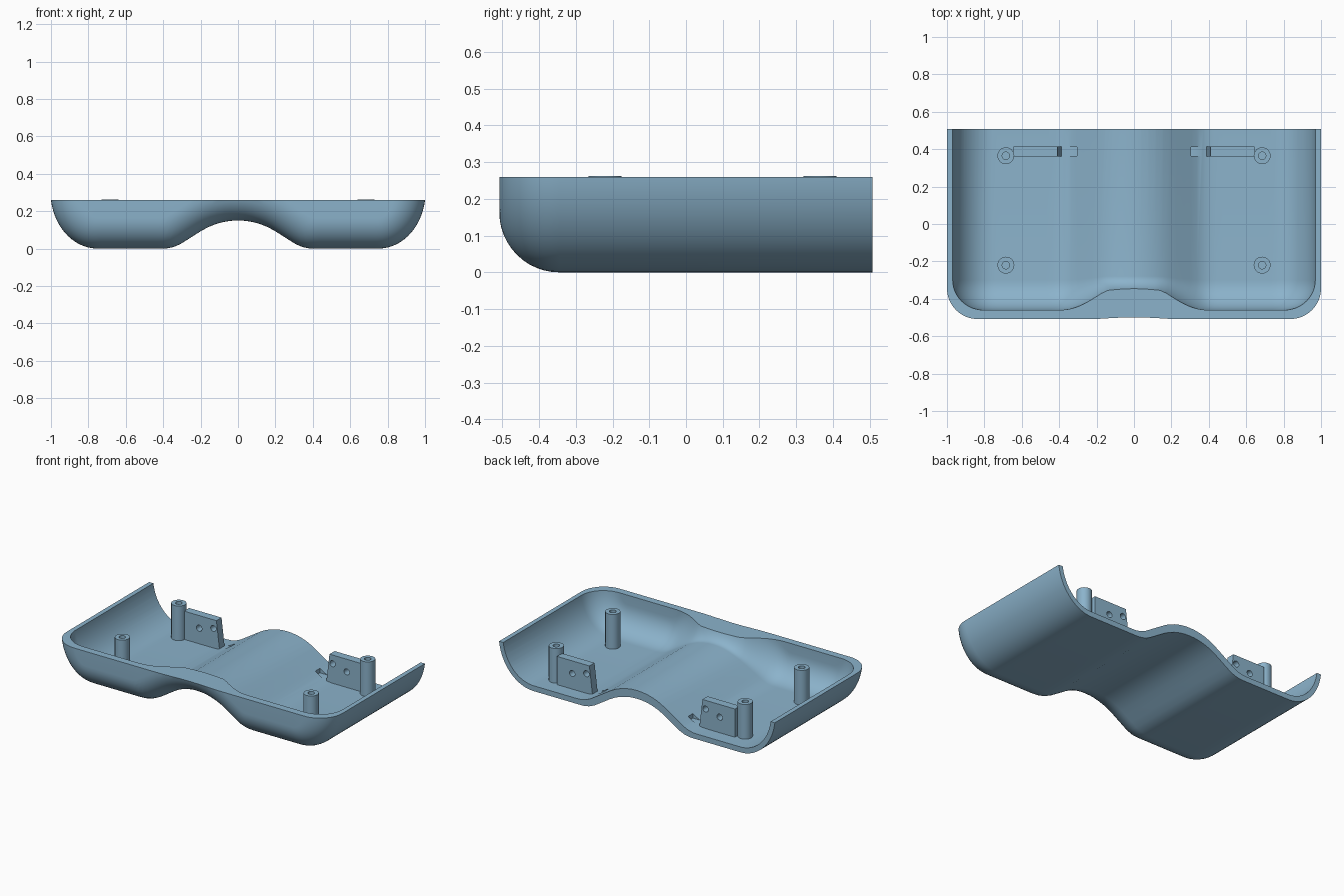
import bpy, bmesh, math
from mathutils import Matrix

if "Cube" in bpy.data.objects:
    bpy.data.objects.remove(bpy.data.objects["Cube"])

TOP = 0.26
SLOPE = math.radians(32.4)
mat = bpy.data.materials.new("blue_grey_plastic")
mat.diffuse_color = (0.26, 0.45, 0.60, 1)
mat.use_nodes = True
mat.node_tree.nodes["Principled BSDF"].inputs["Base Color"].default_value = mat.diffuse_color


def make_profile(floor, b, c, rx):
    """Flat feet, central hump (arc to 0.2, slope to b, arc to c), rounded sides."""
    r1, r2 = 0.2 / math.sin(SLOPE), (c - b) / math.sin(SLOPE)
    z_b = floor + r2 * (1 - math.cos(SLOPE))
    z_a = z_b + (b - 0.2) * math.tan(SLOPE)
    rz = 0.30 - floor

    def profile(x):
        x = abs(x)
        if x < 0.2:
            return z_a + math.sqrt(r1 * r1 - x * x) - r1 * math.cos(SLOPE)
        if x < b:
            return z_b + (b - x) * math.tan(SLOPE)
        if x < c:
            return floor + r2 - math.sqrt(r2 * r2 - (c - x) ** 2)
        if x < 0.75:
            return floor
        if x > 0.75 + rx:
            return 1.0
        return 0.30 - rz * math.sqrt(max(0, 1 - ((x - 0.75) / rx) ** 2))
    return profile


def offset(profile, x, d):
    """Profile height after moving it inward by d."""
    if d < 1e-6:
        return profile(x)
    angles = [math.pi * (k / 80 - 0.5) for k in range(81)]
    return max(profile(x + d * math.sin(a)) + d * math.cos(a) for a in angles)


def half_width(profile, d):
    lo, hi = 0.6, 1.0
    for _ in range(22):
        mid = (lo + hi) / 2
        if offset(profile, mid, d) < TOP:
            lo = mid
        else:
            hi = mid
    return lo


def new_object(name, bm):
    bmesh.ops.recalc_face_normals(bm, faces=bm.faces)
    me = bpy.data.meshes.new(name)
    bm.to_mesh(me)
    bm.free()
    ob = bpy.data.objects.new(name, me)
    me.materials.append(mat)
    bpy.context.collection.objects.link(ob)
    return ob


def loft(name, profile, y_back, y_fillet, reach, lid):
    """Solid above the profile with a rounded front end."""
    n = 80
    sections = [(0, None)] + [(math.pi / 2 * k / 12, k) for k in range(13)]
    bm = bmesh.new()
    low, high = [], []
    for a, k in sections:
        d = 0.163 * (1 - math.cos(a))
        w = half_width(profile, d)
        lo, hi = [], []
        for i in range(n + 1):
            x = w * math.sin(math.pi / 2 * (2 * i / n - 1))
            z = TOP if i in (0, n) else offset(profile, x, d)
            y = y_back if k is None else y_fillet(x) - reach(x) * math.sin(a)
            lo.append(bm.verts.new((x, y, z)))
            hi.append(bm.verts.new((x, y, lid)))
        low.append(lo)
        high.append(hi)
    for j in range(len(sections) - 1):
        for g in (low, high):
            for i in range(n):
                bm.faces.new((g[j][i], g[j][i + 1], g[j + 1][i + 1], g[j + 1][i]))
        for i in (0, n):
            bm.faces.new((low[j][i], low[j + 1][i], high[j + 1][i], high[j][i]))
    for j in (0, len(sections) - 1):
        for i in range(n):
            bm.faces.new((low[j][i], low[j][i + 1], high[j][i + 1], high[j][i]))
    return new_object(name, bm)


def box(name, x0, x1, y0, y1, z0, z1):
    bm = bmesh.new()
    bmesh.ops.create_cube(bm, size=1)
    for v in bm.verts:
        v.co = ((x0 + x1) / 2 + v.co.x * (x1 - x0),
                (y0 + y1) / 2 + v.co.y * (y1 - y0),
                (z0 + z1) / 2 + v.co.z * (z1 - z0))
    return new_object(name, bm)


def rod(name, r, length, centre, along_y=False, sides=32):
    bm = bmesh.new()
    m = Matrix.Translation(centre)
    if along_y:
        m = m @ Matrix.Rotation(math.pi / 2, 4, 'X')
    bmesh.ops.create_cone(bm, cap_ends=True, segments=sides, radius1=r,
                          radius2=r, depth=length, matrix=m)
    return new_object(name, bm)


def boolean(ob, cutter, op='DIFFERENCE'):
    mod = ob.modifiers.new("cut", 'BOOLEAN')
    mod.operation, mod.object, mod.solver = op, cutter, 'EXACT'
    dg = bpy.context.evaluated_depsgraph_get()
    me = bpy.data.meshes.new_from_object(ob.evaluated_get(dg))
    ob.modifiers.clear()
    ob.data = me
    bpy.data.objects.remove(cutter)


def smooth(ob):
    bpy.ops.object.select_all(action='DESELECT')
    ob.select_set(True)
    bpy.context.view_layer.objects.active = ob
    bpy.ops.object.shade_smooth_by_angle(angle=math.radians(30))


def mid(x, centre, outer):
    """Blend from a value at the hump to one over the feet."""
    t = min(1, max(0, (abs(x) - 0.15) / 0.25))
    return centre + (outer - centre) * math.sin(t * math.pi / 2)


# Shell: outer body minus the inner cavity (thicker at the hump), trimmed at the rim
outside = make_profile(0.0, 0.30, 0.40, 0.252)
inside = make_profile(0.035, 0.33, 0.43, 0.222)
shell = loft("shell", outside, 0.508, lambda x: -0.345, lambda x: 0.163, 0.6)
cavity = loft("cavity", inside, 0.7, lambda x: mid(x, -0.28, -0.30),
              lambda x: mid(x, 0.088, 0.16), 0.7)
boolean(shell, cavity)
boolean(shell, box("trim", -2, 2, -2, 2, TOP, 2))

for side, word in ((-1, "left"), (1, "right")):
    # Clearance pocket in the hump beside each bracket
    xs = sorted((side * 0.305, side * 0.40))
    boolean(shell, box("pocket", *xs, 0.364, 0.413, 0.05, 0.3))

    # Screw posts with blind holes
    for y, place in ((0.365, "back"), (-0.22, "front")):
        post = rod(f"{word}_{place}_post", 0.045, 0.247, (side * 0.685, y, 0.1385))
        boolean(post, rod("bore", 0.02, 0.36, (side * 0.685, y, 0.23)))
        smooth(post)

    # Bracket with a sloped inner end and two cross holes
    xs = sorted((side * 0.385, side * 0.645))
    bracket = box(f"{word}_bracket", *xs, 0.362, 0.415, 0.015, 0.22)
    for v in bracket.data.vertices:
        if abs(v.co.x) < 0.5 and v.co.z > 0.1:
            v.co.x = side * 0.41
    for x, z in ((0.535, 0.137), (0.432, 0.163)):
        boolean(bracket, rod("hole", 0.02, 0.2, (side * x, 0.39, z), True, 20))
    smooth(bracket)

smooth(shell)
